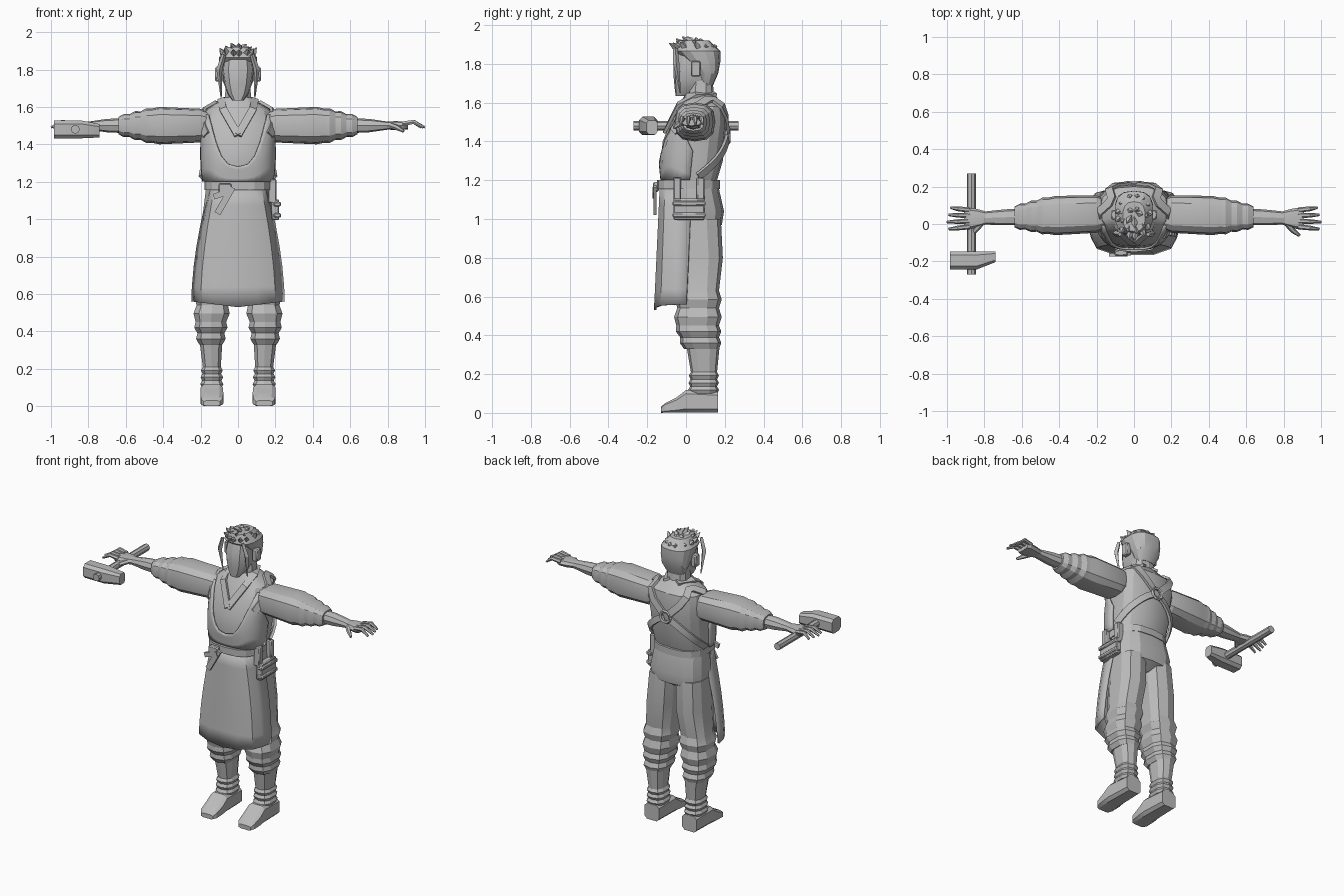
import bpy, bmesh, random
from math import sin, cos, pi, radians, copysign
from mathutils import Vector

cube = bpy.data.objects.get("Cube")
if cube:
    bpy.data.objects.remove(cube)
random.seed(4)

colour = (.5, .5, .5, 1)
grey = bpy.data.materials.new("plain_grey")
grey.use_nodes = True
grey.diffuse_color = colour
grey.node_tree.nodes["Principled BSDF"].inputs["Base Color"].default_value = colour
parts = []
WAIST, CHEST, SHOULDER, ARM_HEIGHT = 1.2, 1.4, 1.6, 1.5


def skin(name, rings, closed=True, mirror=False, thickness=0):
    """Skin a list of point rings into a solid, or an open sheet into a shell."""
    bm = bmesh.new()
    rows = [[bm.verts.new(point) for point in ring] for ring in rings]
    count = len(rows[0])
    for below, above in zip(rows, rows[1:]):
        for i in range(count if closed else count - 1):
            j = (i + 1) % count
            bm.faces.new((below[i], below[j], above[j], above[i]))
    if closed:
        bm.faces.new(rows[0])
        bm.faces.new(rows[-1])
    bmesh.ops.recalc_face_normals(bm, faces=bm.faces)
    mesh = bpy.data.meshes.new(name)
    bm.to_mesh(mesh)
    bm.free()
    mesh.materials.append(grey)
    part = bpy.data.objects.new(name, mesh)
    bpy.context.collection.objects.link(part)
    if thickness:
        part.modifiers.new("thickness", "SOLIDIFY").thickness = thickness
    if mirror:
        part.modifiers.new("other_side", "MIRROR")
    parts.append(part)
    return part


def rounded(angle, left, right, front, back, power=.75):
    """Point on a rounded rectangle, with the angle measured from its front."""
    across = copysign(abs(sin(angle)) ** power, sin(angle))
    along = copysign(abs(cos(angle)) ** power, cos(angle))
    return [(left + right + across * (right - left)) / 2, (front + back - along * (back - front)) / 2]


def loft(name, axis, rows, sides=12, power=.75, turn=0, mirror=False):
    """Each row is a position on the axis and the bounds of a rounded section."""
    rings = []
    for position, *bounds in rows:
        ring = [rounded(2 * pi * (i + turn) / sides, *bounds, power) for i in range(sides)]
        for point in ring:
            point.insert(axis, position)
        rings.append(ring)
    return skin(name, rings, mirror=mirror)


def centred(rows):
    """Rows of height, half width, front and back."""
    return [(z, -half, half, front, back) for z, half, front, back in rows]


def arm_rows(rows):
    """Rows of reach, half depth and half height around the arm's centre line."""
    return [(x, .06 - x * .035 - depth, .06 - x * .035 + depth, ARM_HEIGHT - tall, ARM_HEIGHT + tall)
            for x, depth, tall in rows]


def mix(first, last, factor):
    return [a + (b - a) * factor for a, b in zip(first, last)]


def pleats(first, last, count, swell):
    """Rows that bulge in and out like bunched cloth."""
    rows = []
    for i in range(2 * count + 1):
        position, left, right, front, back = mix(first, last, i / count / 2)
        bulge = swell * (i % 2)
        rows.append((position, left - bulge, right + bulge, front - bulge, back + bulge))
    return rows


def sweep(points):
    """Each point of a path with its direction."""
    points = [Vector(point) for point in points]
    for i, point in enumerate(points):
        yield point, (points[min(i + 1, len(points) - 1)] - points[max(i - 1, 0)]).normalized()


def tube(name, points, radii, sides=6, mirror=False):
    rings = []
    for (point, along), radius in zip(sweep(points), radii):
        side = along.cross(Vector((1, 0, 0) if abs(along.z) > .9 else (0, 0, 1))).normalized()
        up = side.cross(along)
        turns = [2 * pi * i / sides for i in range(sides)]
        rings.append([point + radius * (side * cos(turn) + up * sin(turn)) for turn in turns])
    return skin(name, rings, mirror=mirror)


def ribbon(name, points, width, mirror=False, normal=None):
    """Flat strap facing away from the chest, or along a given normal."""
    rings = []
    for point, along in sweep(points):
        outward = Vector(normal) if normal else point - Vector((0, .06, CHEST))
        side = along.cross(outward).normalized()
        up = side.cross(along) * .008
        side *= width / 2
        rings.append([point + side + up, point - side + up, point - side - up, point + side - up])
    return skin(name, rings, mirror=mirror)


def block(name, centre, size, mirror=False):
    low, high = Vector(centre) - Vector(size) / 2, Vector(centre) + Vector(size) / 2
    part = skin(name, [[(low.x, low.y, z), (high.x, low.y, z), (high.x, high.y, z), (low.x, high.y, z)]
                       for z in (low.z, high.z)], mirror=mirror)
    bevel = part.modifiers.new("soft_edges", "BEVEL")
    bevel.width, bevel.segments = .006, 1
    return part


# torso, and a surface lookup for clothing that lies on it
torso = centred([(WAIST, .18, -.12, .16), (1.3, .19, -.13, .19), (CHEST, .19, -.12, .2),
                 (ARM_HEIGHT, .2, -.08, .21), (1.58, .18, -.04, .2), (1.65, .07, 0, .14)])
loft("torso", 2, torso, 16)


def on_torso(degrees, z):
    for low, high in zip(torso, torso[1:]):
        if z <= high[0]:
            break
    factor = max(0, (z - low[0]) / (high[0] - low[0]))
    left, right, front, back = mix(low[1:], high[1:], factor)
    gap = .012
    x, y = rounded(radians(degrees), left - gap, right + gap, front - gap, back + gap)
    return Vector((x, y, z))


# apron bib with a scooped neck and cut-away sides
bib = []
for degrees in range(-90, 91, 10):
    scoop = 1.28 + .3 * (degrees / 45) ** 2
    top = min(scoop, 1.56, 1.56 - .007 * (abs(degrees) - 60))
    bib.append([on_torso(degrees, WAIST + (top - WAIST) * i / 5) for i in range(6)])
skin("apron_bib", bib, closed=False, thickness=.012)

# flared apron skirt, open at the back, with a hem rising toward the sides
skirt = []
for i in range(7):
    drop = i / 6
    half, front, back = .155 + .095 * sin(drop * pi / 2), -.135 - .03 * drop, .03 - .03 * drop
    outline = [(1, back), (.92, front * .45), (.8, front * .8), (.42, front), (0, front)]
    hem = .03 * (i == 6)
    row = [(half * u, y, 1.18 - .65 * drop + hem * u) for u, y in outline]
    skirt.append([(-x, y, z) for x, y, z in row] + row[-2::-1])
skin("apron_skirt", skirt, closed=False, thickness=.012)

# belt, knot and tails
loft("belt", 2, centred([(z, .18, -.15, .175) for z in (1.155, WAIST)]), 16)
block("belt_knot", (-.07, -.155, 1.165), (.07, .03, .05))
forward = (0, -1, 0)
ribbon("belt_tail_long", [(-.03, -.16, 1.17), (-.11, -.16, 1.03)], .035, normal=forward)
ribbon("belt_tail_short", [(-.04, -.165, 1.15), (-.13, -.165, 1.12)], .03, normal=forward)

# trouser seat and tool pouch on the left hip
loft("trouser_seat", 2, centred([(.93, .1, -.04, .12), (.97, .185, -.08, .185), (1.04, .19, -.09, .196),
                                 (WAIST, .17, -.1, .16)]), 14)
block("pouch", (.2, .015, 1.05), (.04, .16, .11))
for z in (1.02, 1.08):
    block("pouch_strap", (.21, .015, z), (.04, .17, .025))
for y in (-.045, .075):
    block("pouch_loop", (.183, y, 1.15), (.045, .04, .13))

# harness on the back: straps over the shoulders, crossing at a ring
steps = [i / 7 for i in range(8)]
ribbon("shoulder_straps", [on_torso(50 + 127 * f, 1.45 + .17 * sin(pi * f)) for f in steps], .045, True)
ribbon("back_straps", [on_torso(177 - 77 * f, 1.42 - .2 * f) for f in steps], .04, True)
bpy.ops.mesh.primitive_torus_add(major_radius=.036, minor_radius=.011, major_segments=10,
                                 minor_segments=5, location=(0, .22, 1.43), rotation=(pi / 2, 0, 0))
ring = bpy.context.object
ring.name = "harness_ring"
ring.data.materials.append(grey)
parts.append(ring)
ribbon("collar", [(.04, .15, 1.645), (.09, .05, 1.64), (.08, -.04, 1.59), (0, -.11, 1.45)], .04, True)

# neck, head and hair cap
loft("neck", 2, centred([(1.58, .08, 0, .15), (1.74, .065, .02, .135)]), 10)
loft("head", 2, centred([(1.635, .03, -.053, 0), (1.67, .056, -.058, .07), (1.72, .074, -.063, .12),
                         (1.8, .086, -.066, .16), (1.9, .07, -.03, .14)]))
loft("hair_cap", 2, centred([(1.69, .06, .07, .14), (1.75, .09, .06, .166), (1.81, .1, 0, .177),
                             (1.865, .104, -.058, .177), (1.92, .06, -.04, .12)]), 14)
block("ears", (.104, .05, 1.775), (.036, .05, .08), True)
tube("hair_locks", [(.075, -.055, 1.88), (.1, -.05, 1.8), (.09, -.03, 1.65)], (.012, .016, .003), 4, True)

# spiky tufts in three rings around the crown
for level in range(3):
    spread, count = 1 - level / 3, 13 - 4 * level
    for i in range(count):
        turn = 2 * pi * (i + random.random() / 2) / count
        base = Vector((spread * .08 * sin(turn), .05 - spread * .1 * cos(turn), 1.885 + level * .015))
        tip = Vector((sin(turn) * .02, -cos(turn) * .025 - .012, random.uniform(.02, .035)))
        if cos(turn) < -.2:
            tip.z *= .3
        tube("hair_tuft", [base - tip / 2, base + tip / 3, base + tip], (.018, .016, .002), 4)

# arms: baggy sleeves with rolled cuffs, then bare forearms
upper = arm_rows([(.13, .07, .06), (.2, .1, .09), (.42, .105, .1), (.46, .097, .092), (.64, .055, .046)])
loft("sleeves", 0, upper[:-2] + pleats(*upper[-2:], 3, .008), mirror=True)
loft("forearms", 0, arm_rows([(.6, .045, .04), (.7, .042, .036), (.81, .034, .02)]), 8, mirror=True)

# hands with spread fingers
loft("palms", 0, arm_rows([(.79, .034, .02), (.84, .05, .024), (.89, .06, .022), (.91, .05, .02)]),
     8, mirror=True)
for i in range(4):
    root, tip = .03 * i - .015, .038 * i - .027
    tube("fingers", [(.88, root, 1.51), (.94, (root + tip) / 2, 1.52), (1 - .01 * abs(i - 1), tip, 1.49)],
         (.014, .013, .007), mirror=True)
tube("thumbs", [(.82, 0, ARM_HEIGHT), (.85, -.035, 1.49), (.885, -.062, 1.47)], (.016, .015, .008),
     mirror=True)

# trouser legs bunched at the knees, boot shafts creased at the ankles, and feet
loft("trouser_legs", 2, [(1, .01, .19, -.07, .18), (.8, .015, .205, -.06, .19)] + pleats(
    (.63, .04, .22, -.04, .17), (.45, .06, .23, -.05, .17), 2, .014) + pleats(
    (.45, .06, .23, -.05, .17), (.33, .08, .21, -.01, .17), 2, .012), 10, mirror=True)
loft("boot_shafts", 2, [(.36, .08, .21, 0, .175)] + pleats(
    (.21, .09, .19, .025, .16), (.1, .085, .195, .02, .16), 3, .01), 10, mirror=True)
loft("feet", 1, [(y, .14 - half, .14 + half, 0, height) for y, half, height in (
    (.165, .055, .11), (0, .062, .12), (-.05, .064, .08), (-.11, .06, .05), (-.13, .045, .03))],
    8, .45, turn=.5, mirror=True)

# hammer held in the right hand
tube("hammer_handle", [(-.87, -.27, 1.48), (-.87, .27, 1.48)], (.024, .024), 8)
loft("hammer_head", 0, [(-.985, -.245, -.145, 1.43, 1.53), (-.84, -.245, -.145, 1.43, 1.53),
                        (-.74, -.205, -.145, 1.435, 1.51)], 8, .55, turn=.5)

# smooth shading that keeps creases
bpy.ops.object.select_all(action="DESELECT")
for part in parts:
    part.select_set(True)
bpy.context.view_layer.objects.active = parts[0]
bpy.ops.object.shade_smooth_by_angle(angle=radians(22))
